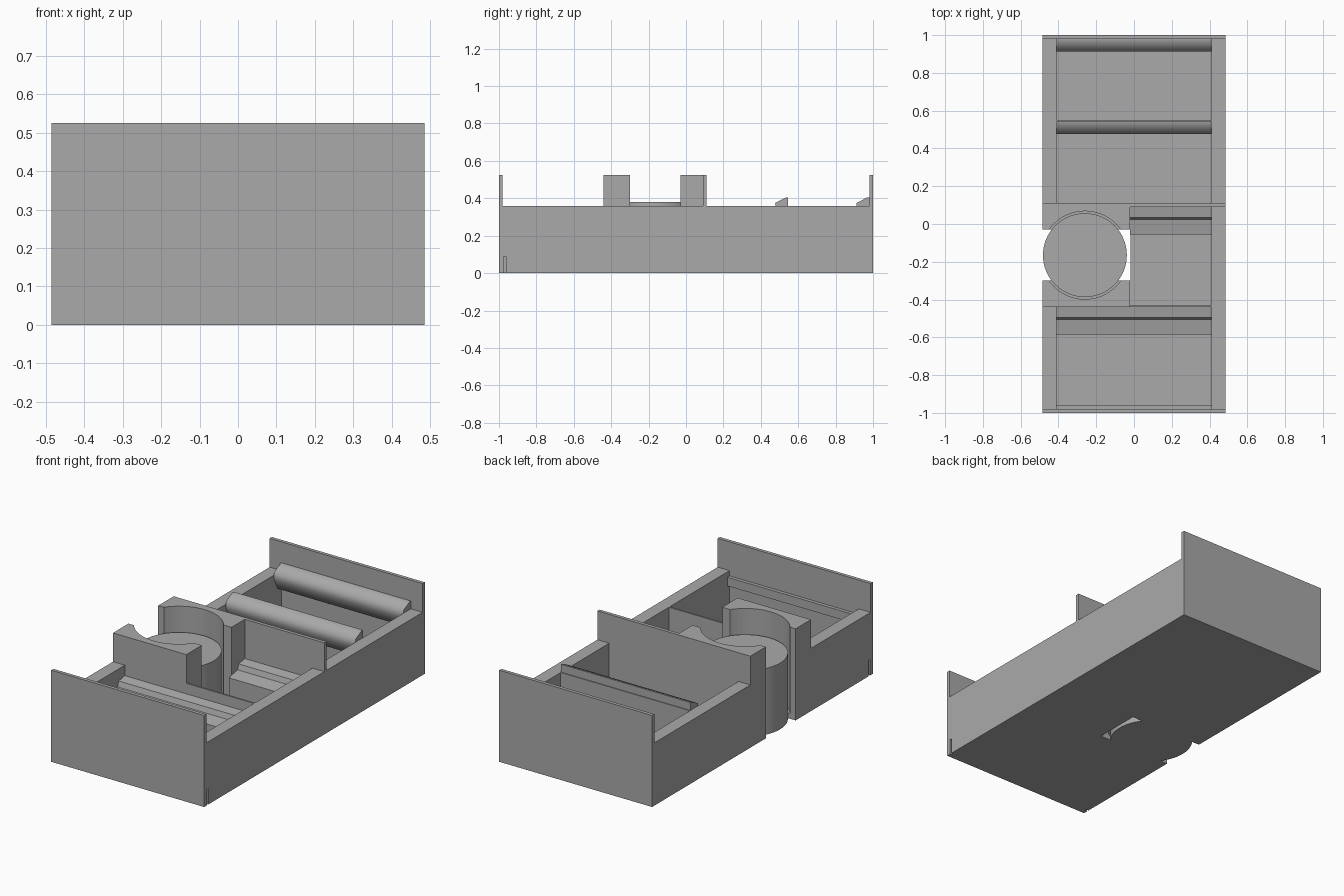
import bpy, math

if "Cube" in bpy.data.objects:
    bpy.data.objects.remove(bpy.data.objects["Cube"])

grey = bpy.data.materials.new("plain_grey")
grey.diffuse_color = (0.4, 0.4, 0.4, 1)
grey.use_nodes = True
grey.node_tree.nodes["Principled BSDF"].inputs["Base Color"].default_value = grey.diffuse_color


def mesh_object(name, verts, faces):
    me = bpy.data.meshes.new(name)
    me.from_pydata(verts, [], faces)
    ob = bpy.data.objects.new(name, me)
    bpy.context.collection.objects.link(ob)
    me.materials.append(grey)
    return ob


def extrude_x(name, profile, x0, x1):
    """Prism along x from a (y, z) outline listed counter-clockwise."""
    n = len(profile)
    verts = [(x, y, z) for x in (x0, x1) for y, z in profile]
    faces = [tuple(reversed(range(n))), tuple(range(n, 2 * n))]
    faces += [(i, (i + 1) % n, n + (i + 1) % n, n + i) for i in range(n)]
    return mesh_object(name, verts, faces)


def box(name, x0, x1, y0, y1, z0, z1):
    return extrude_x(name, [(y0, z0), (y1, z0), (y1, z1), (y0, z1)], x0, x1)


def cylinder(name, r, x, y, z0, z1, n=64):
    ring = [(x + r * math.cos(2 * math.pi * i / n), y + r * math.sin(2 * math.pi * i / n))
            for i in range(n)]
    verts = [(a, b, z) for z in (z0, z1) for a, b in ring]
    faces = [tuple(reversed(range(n))), tuple(range(n, 2 * n))]
    faces += [(i, (i + 1) % n, n + (i + 1) % n, n + i) for i in range(n)]
    return mesh_object(name, verts, faces)


def cut(ob, cutters):
    for c in cutters:
        m = ob.modifiers.new(c.name, 'BOOLEAN')
        m.operation, m.solver, m.object = 'DIFFERENCE', 'EXACT', c
        c.hide_render = True
        c.hide_set(True)


def smooth(ob, angle=35):
    bpy.ops.object.select_all(action='DESELECT')
    ob.select_set(True)
    bpy.context.view_layer.objects.active = ob
    bpy.ops.object.shade_smooth_by_angle(angle=math.radians(angle))


W, RIM, TOP, IN, FLOOR = 0.485, 0.36, 0.525, 0.41, 0.05
CX, CY = -0.26, -0.165

# Compartment, notch and round recess cutters
cells = [box("cell_cutter_%d" % i, x0, IN, y0, y1, FLOOR, 0.7) for i, (x0, y0, y1) in enumerate(
    [(-IN, -0.98, -0.44), (-0.02, -0.43, 0.09), (-IN, 0.11, 0.54), (-IN, 0.55, 0.98)])]
notch = box("notch_cutter", -0.6, -0.018, CY - 0.135, CY + 0.135, -0.1, 0.7)
recess = cylinder("recess_cutter", 0.233, CX, CY, 0.03, 0.7)
slots = [box("slot_cutter_%d" % i, x - 0.015, x + 0.015, -0.975, -0.962, -0.1, 0.09)
         for i, x in enumerate((-W, W))]

# Tray body
tray = box("tray_body", -W, W, -1, 1, 0, RIM)
cut(tray, cells + [notch, recess] + slots)

# End plates and the tall divider
box("front_plate", -W, W, -1, -0.98, RIM, TOP)
box("back_plate", -W, W, 0.98, 1, RIM, TOP)
box("tall_divider", -0.02, W, 0.09, 0.11, RIM, TOP)

# Raised blocks hugging the round platform
for name, y0, y1 in (("front_block", -0.44, -0.2), ("back_block", -0.1, 0.11)):
    cut(box(name, -W, -0.02, y0, y1, RIM, TOP), [notch, recess])

# Round platform
smooth(cylinder("round_platform", 0.222, CX, CY, 0, 0.38))

# Sloped lips in the two back compartments
for name, y in (("middle_lip", 0.545), ("back_lip", 0.98)):
    lip = [(y, 0.25), (y, 0.405), (y - 0.01, 0.405), (y - 0.068, 0.375),
           (y - 0.066, 0.33), (y - 0.035, 0.27)]
    smooth(extrude_x(name, lip[::-1], -IN, IN), 75)

# Stepped ramps in the front and middle compartments
for name, y, x0 in (("front_ramp", -0.44, -IN), ("middle_ramp", 0.09, -0.02)):
    ramp = [(y, FLOOR), (y, 0.30), (y - 0.055, 0.29), (y - 0.065, 0.26),
            (y - 0.145, 0.245), (y - 0.145, FLOOR)]
    extrude_x(name, ramp[::-1], x0, IN)

# Narrow ledge behind the front plate
box("front_ledge", -IN, IN, -0.98, -0.96, 0.28, 0.33)

# Make all outlines face outward
import bmesh
for ob in bpy.data.objects:
    bm = bmesh.new()
    bm.from_mesh(ob.data)
    bmesh.ops.recalc_face_normals(bm, faces=bm.faces)
    bm.to_mesh(ob.data)
    bm.free()
